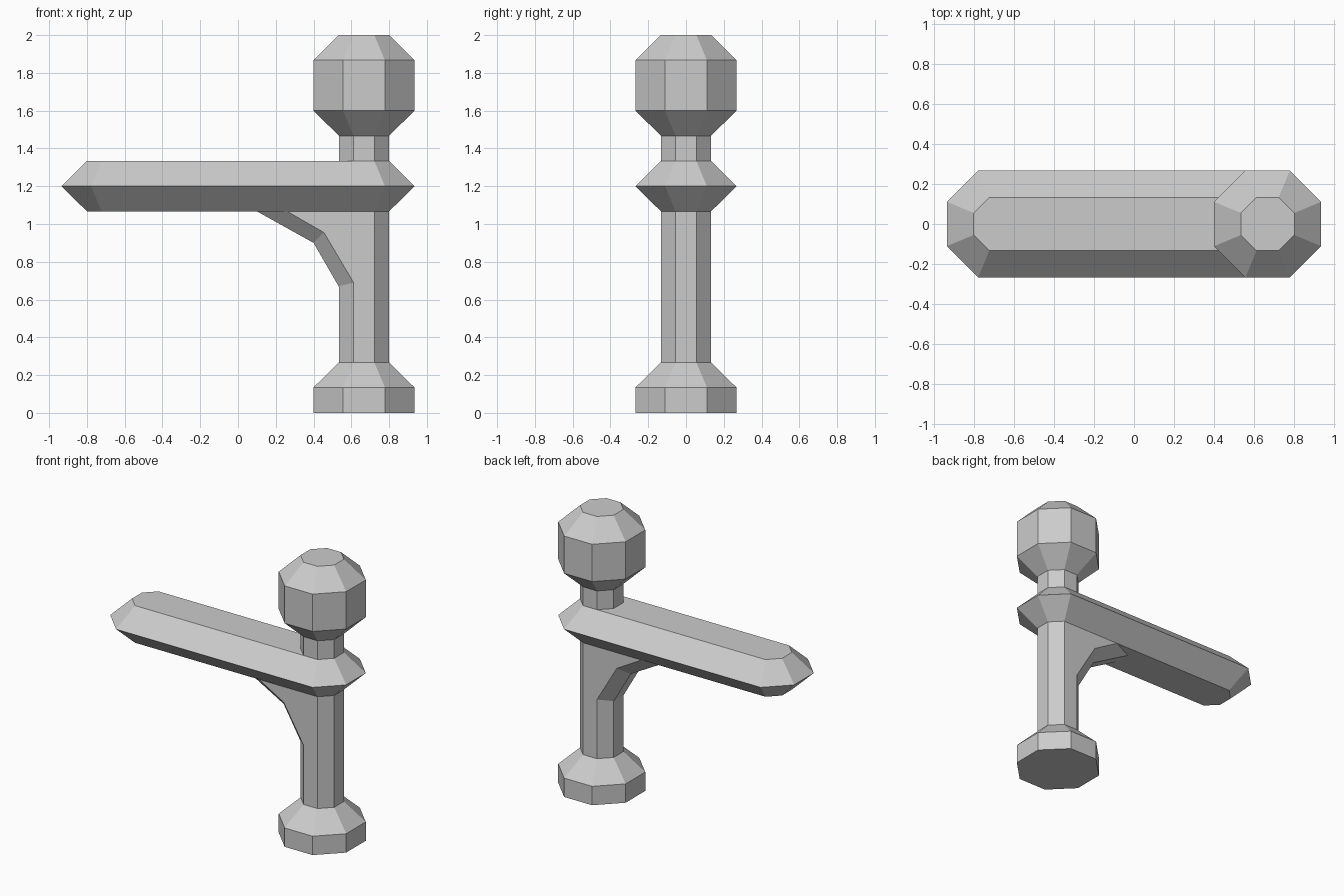
import bpy, bmesh, math

if "Cube" in bpy.data.objects:
    bpy.data.objects.remove(bpy.data.objects["Cube"])

CX = 0.667            # post axis
R, S = 0.267, 0.133   # wide and narrow octagon apothems


def finish(bm, name):
    bmesh.ops.recalc_face_normals(bm, faces=bm.faces)
    me = bpy.data.meshes.new(name)
    bm.to_mesh(me)
    bm.free()
    ob = bpy.data.objects.new(name, me)
    bpy.context.collection.objects.link(ob)
    return ob


def stack(name, profile, left=CX, cap_bottom=True, cap_top=True):
    """Octagonal rings (radius, z); the left half is centred on x = left."""
    bm = bmesh.new()
    rings = []
    for r, z in profile:
        ring = []
        for k in range(8):
            a = math.radians(22.5 + 45 * k)
            c = r / math.cos(math.pi / 8)
            cx = CX if math.cos(a) > 0 else left
            ring.append(bm.verts.new((cx + c * math.cos(a), c * math.sin(a), z)))
        rings.append(ring)
    for a, b in zip(rings, rings[1:]):
        for k in range(8):
            n = (k + 1) % 8
            bm.faces.new((a[k], a[n], b[n], b[k]))
    if cap_bottom:
        bm.faces.new(rings[0])
    if cap_top:
        bm.faces.new(rings[-1])
    return finish(bm, name)


# Foot and lower post
stack("lower_post", [(R, 0), (R, 0.135), (S, 0.267), (S, 1.067)], cap_top=False)

# Long bevelled arm, its right end forming a collar round the post
stack("arm", [(S, 1.067), (R, 1.2), (S, 1.333)], left=-CX)

# Neck and knob above the arm
stack("top_knob", [(S, 1.333), (S, 1.467), (R, 1.6), (R, 1.867), (S, 2.0)],
      cap_bottom=False)

# Curved brace under the arm with chamfered edges
bm = bmesh.new()
inner = [(0.533, 0.67), (0.40, 0.90), (0.10, 1.067)]
outer = [(0.612, 0.69), (0.455, 0.955), (0.26, 1.067)]
rows = [[bm.verts.new((x, y, z)) for x, z in pts]
        for pts, y in ((outer, -S), (inner, -0.055), (inner, 0.055), (outer, S))]
for a, b in zip(rows, rows[1:]):
    for i in range(2):
        bm.faces.new((a[i], a[i + 1], b[i + 1], b[i]))
for row, y in ((rows[0], -S), (rows[3], S)):
    bm.faces.new(row + [bm.verts.new((0.612, y, 1.067))])
finish(bm, "brace")
